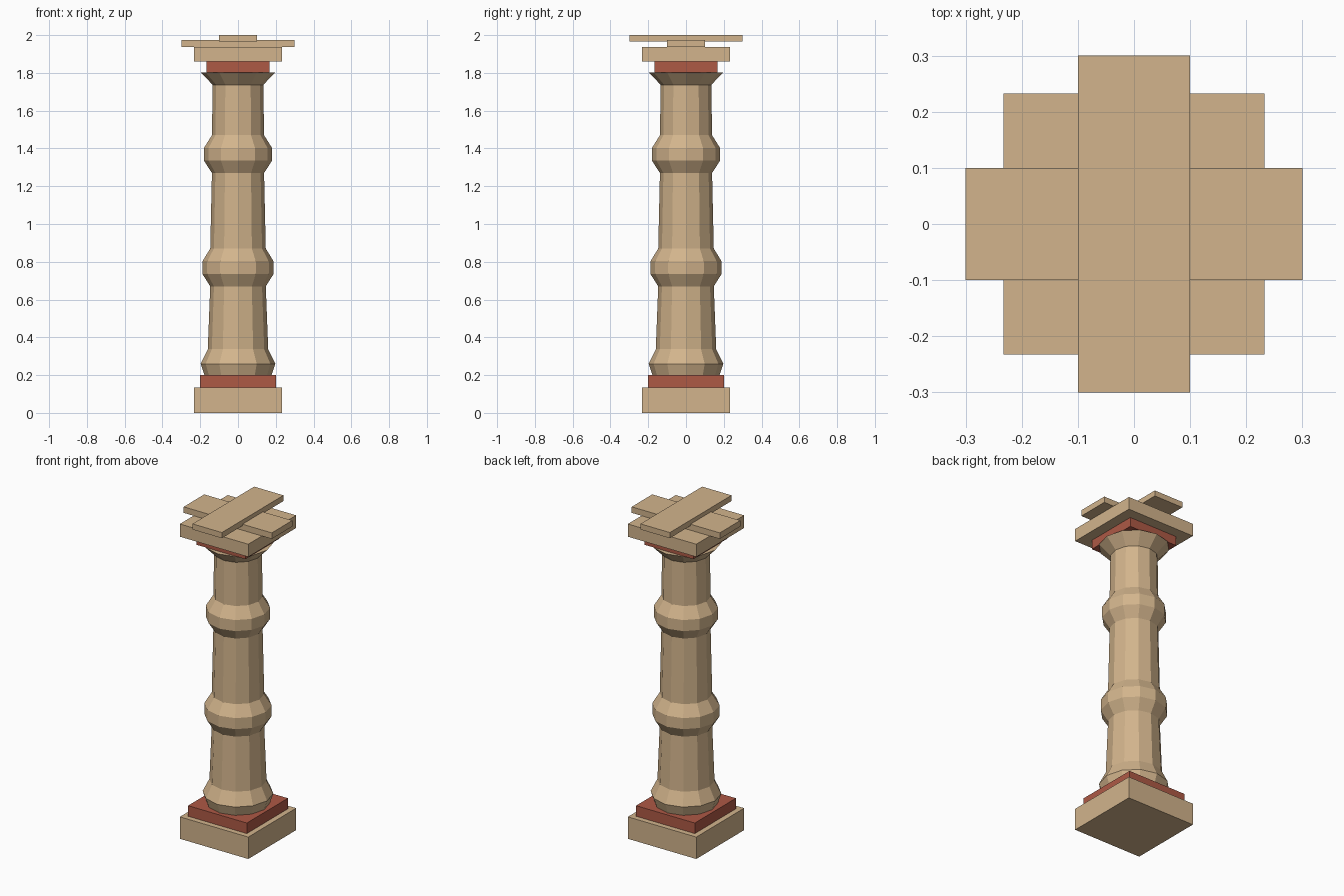
import bpy, bmesh, math

if "Cube" in bpy.data.objects:
    bpy.data.objects.remove(bpy.data.objects["Cube"])

def material(name, rgb):
    m = bpy.data.materials.new(name)
    m.diffuse_color = (*rgb, 1)
    m.use_nodes = True
    m.node_tree.nodes["Principled BSDF"].inputs["Base Color"].default_value = m.diffuse_color
    return m

STONE = material("sandstone", (0.645, 0.456, 0.262))
RED = material("red_band", (0.42, 0.10, 0.06))

def finish(name, bm, mat):
    bmesh.ops.recalc_face_normals(bm, faces=bm.faces)
    me = bpy.data.meshes.new(name)
    bm.to_mesh(me)
    bm.free()
    me.materials.append(mat)
    bpy.context.collection.objects.link(bpy.data.objects.new(name, me))

def box(name, hx, hy, z0, z1, mat):
    bm = bmesh.new()
    bmesh.ops.create_cube(bm, size=2)
    for v in bm.verts:
        v.co = (v.co.x * hx, v.co.y * hy, z0 if v.co.z < 0 else z1)
    finish(name, bm, mat)

def lathe(name, profile, sides, mat):
    bm = bmesh.new()
    rings = [[bm.verts.new((r * math.cos(2 * math.pi * i / sides),
                            r * math.sin(2 * math.pi * i / sides), z))
              for i in range(sides)] for r, z in profile]
    for a, b in zip(rings, rings[1:]):
        for i in range(sides):
            j = (i + 1) % sides
            bm.faces.new((a[i], a[j], b[j], b[i]))
    bm.faces.new(rings[0])
    bm.faces.new(rings[-1])
    finish(name, bm, mat)

# Square plinth and red base band
box("plinth", 0.233, 0.233, 0, 0.135, STONE)
box("base_band", 0.2, 0.2, 0.135, 0.2, RED)

# Twelve-sided tapering shaft with foot, two swollen rings and flared capital
lathe("shaft", [(0.178, 0.2), (0.198, 0.26), (0.16, 0.337),
                (0.147, 0.67), (0.188, 0.735), (0.188, 0.803), (0.147, 0.87),
                (0.138, 1.27), (0.18, 1.335), (0.18, 1.403), (0.138, 1.47),
                (0.134, 1.737), (0.198, 1.803)], 12, STONE)

# Red neck band, square abacus and crossed planks
box("neck_band", 0.167, 0.167, 1.803, 1.86, RED)
box("abacus", 0.233, 0.233, 1.86, 1.938, STONE)
box("lower_plank", 0.3, 0.1, 1.938, 1.975, STONE)
box("upper_plank", 0.1, 0.3, 1.965, 2.0, STONE)
